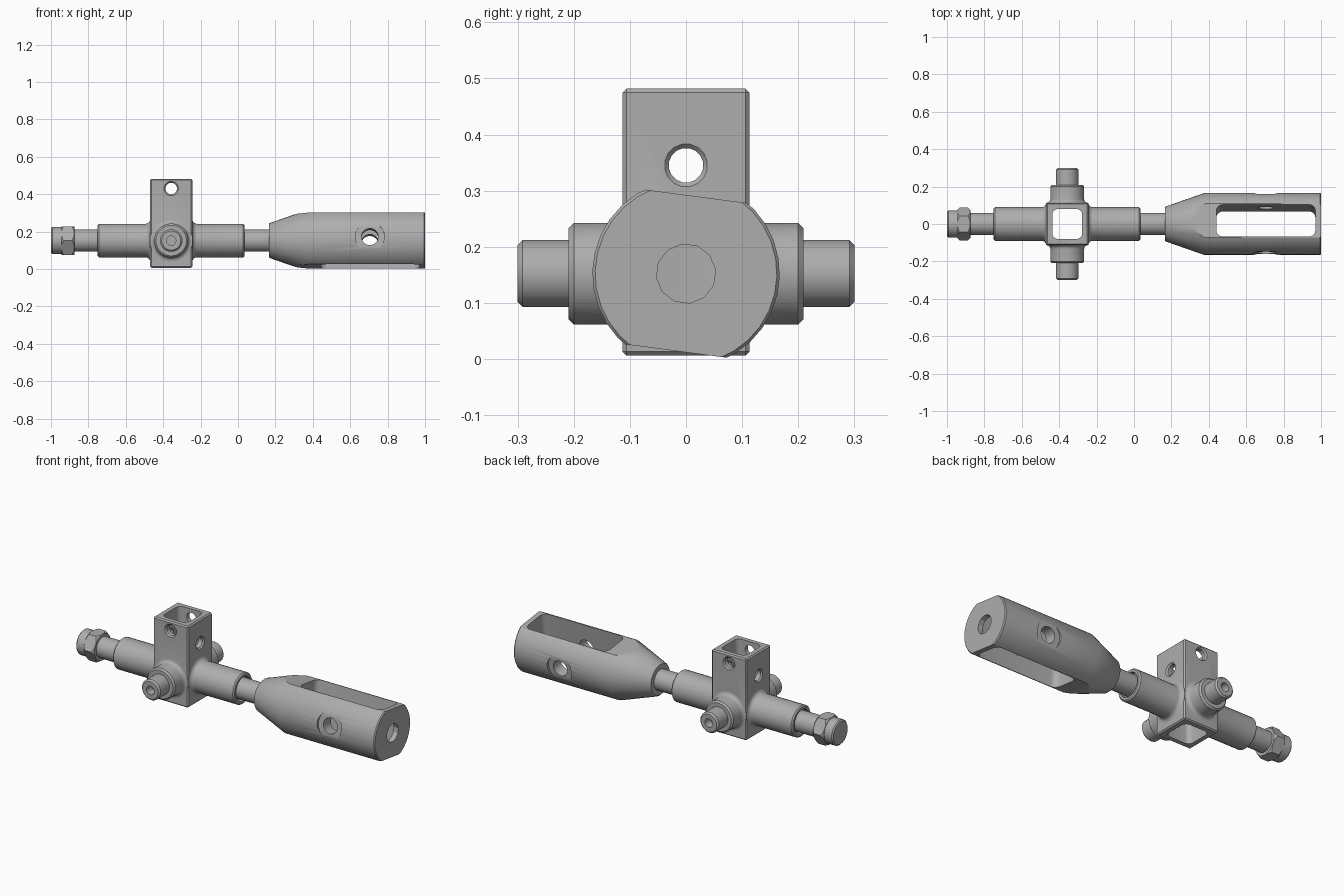
import bpy, bmesh, math
from mathutils import Matrix

if "Cube" in bpy.data.objects:
    bpy.data.objects.remove(bpy.data.objects["Cube"], do_unlink=True)

AXIS_Z = 0.152      # height of the common centre line
BOX_X = -0.357      # centre of the square housing
TURN = {"x": Matrix.Rotation(math.pi / 2, 4, "Y"),
        "y": Matrix.Rotation(-math.pi / 2, 4, "X"),
        "z": Matrix.Identity(4)}

grey = bpy.data.materials.new("steel grey")
grey.use_nodes = True
grey.diffuse_color = (0.42, 0.42, 0.42, 1)
grey.node_tree.nodes["Principled BSDF"].inputs["Base Color"].default_value = (0.42, 0.42, 0.42, 1)


def make(name, bm):
    bmesh.ops.recalc_face_normals(bm, faces=bm.faces)
    mesh = bpy.data.meshes.new(name)
    bm.to_mesh(mesh)
    bm.free()
    mesh.materials.append(grey)
    ob = bpy.data.objects.new(name, mesh)
    bpy.context.collection.objects.link(ob)
    return ob


def lathe(name, axis, profile, sides=32, centre=(0, 0, 0), phase=0.5):
    """Solid of revolution from (position, radius) pairs, capped at both ends."""
    bm = bmesh.new()
    rings = []
    for pos, r in profile:
        angles = [2 * math.pi * (i + phase) / sides for i in range(sides)]
        rings.append([bm.verts.new((r * math.cos(a), r * math.sin(a), pos)) for a in angles])
    for a, b in zip(rings, rings[1:]):
        for i in range(sides):
            j = (i + 1) % sides
            bm.faces.new((a[i], a[j], b[j], b[i]))
    bm.faces.new(rings[0])
    bm.faces.new(rings[-1])
    bm.transform(Matrix.Translation(centre) @ TURN[axis])
    return make(name, bm)


def block(name, size, centre, round_z=0, bevel_all=0):
    """Box with rounded upright edges or a small bevel all round."""
    bm = bmesh.new()
    bmesh.ops.create_cube(bm, size=1, matrix=Matrix.Diagonal((*size, 1)))
    edges = list(bm.edges)
    if round_z:
        edges = [e for e in edges if abs(e.verts[0].co.z - e.verts[1].co.z) > 1e-4]
        bmesh.ops.bevel(bm, geom=edges, offset=round_z, segments=5, profile=0.5, affect="EDGES")
    elif bevel_all:
        bmesh.ops.bevel(bm, geom=edges, offset=bevel_all, segments=1, affect="EDGES")
    bm.transform(Matrix.Translation(centre))
    return make(name, bm)


def combine(ob, others, operation):
    """Apply booleans and remove the helper solids."""
    bpy.context.view_layer.objects.active = ob
    for other in others:
        mod = ob.modifiers.new("bool", "BOOLEAN")
        mod.operation = operation
        mod.solver = "EXACT"
        mod.object = other
        bpy.ops.object.modifier_apply(modifier=mod.name)
        bpy.data.objects.remove(other, do_unlink=True)


def finish(ob, tilt=0):
    ob.location.z = AXIS_Z
    ob.rotation_euler.x = tilt
    bpy.ops.object.select_all(action="DESELECT")
    ob.select_set(True)
    bpy.context.view_layer.objects.active = ob
    bpy.ops.object.shade_smooth_by_angle(angle=math.radians(28))


def fillet(start, direction, r_tube=0.09, size=0.024):
    """Concave quarter arc from a housing face out to a tube radius."""
    pts = []
    for i in range(5):
        a = math.pi / 2 * i / 4
        pts.append((start + direction * size * (1 - math.cos(a)),
                    r_tube + size * (1 - math.sin(a))))
    return pts


def chamfered_hole(axis, r, centre):
    return lathe("hole", axis, [(-0.12, r + 0.014), (-0.105, r), (0.105, r), (0.12, r + 0.014)], 16, centre)


# Housing: square box with cross tubes and trunnions
HALF = 0.113
housing = block("housing", (2 * HALF, 2 * HALF, 0.476), (BOX_X, 0, 0.092), bevel_all=0.007)
left, right = BOX_X - HALF, BOX_X + HALF
tube = lathe("tube", "x", [(-0.725, 0.07), (-0.75, 0.07), (-0.75, 0.083), (-0.743, 0.09)]
             + fillet(left, -1)[::-1] + fillet(right, 1)
             + [(0.028, 0.09), (0.035, 0.083), (0.035, 0.07), (0.01, 0.07)])
trunnion_half = fillet(HALF, 1, 0.091, 0.02) + [(0.2, 0.091), (0.209, 0.082), (0.209, 0.06),
                                                (0.291, 0.06), (0.3, 0.051), (0.3, 0.025), (0.25, 0.025)]
trunnions = lathe("trunnions", "y", [(-p, r) for p, r in trunnion_half[::-1]] + trunnion_half,
                  centre=(BOX_X, 0, 0))
combine(housing, [tube, trunnions], "UNION")
combine(housing, [block("bore", (0.16, 0.16, 0.7), (BOX_X, 0, 0.09), round_z=0.03),
                  chamfered_hole("x", 0.031, (BOX_X, 0, 0.193)),
                  chamfered_hole("y", 0.031, (BOX_X, 0, 0.278))], "DIFFERENCE")
finish(housing)

# Rods entering the tube from both ends
for name, a, b in (("left_rod", -0.93, -0.5), ("right_rod", -0.2, 0.3)):
    finish(lathe(name, "x", [(a, 0.06), (b, 0.06)]))

# Hex nut, with corners trimmed by a chamfered disc
nut = lathe("hex_nut", "x", [(-0.945, 0.088), (-0.875, 0.088)], 6, phase=0.5)
combine(nut, [lathe("trim", "x", [(-0.946, 0.075), (-0.93, 0.09), (-0.89, 0.09), (-0.874, 0.075)])], "INTERSECT")
finish(nut)

# End cap
finish(lathe("end_cap", "x", [(-0.93, 0.073), (-0.993, 0.073), (-1.0, 0.066)]))

# Fork: tapered round bar with two flats, a long slot and drilled holes
fork = lathe("fork", "x", [(0.165, 0.088), (0.171, 0.094), (0.38, 0.167), (0.994, 0.167), (1.0, 0.162)])
combine(fork, [block("flats", (1.4, 0.6, 0.278), (0.6, 0, 0))], "INTERSECT")
side = [(0.045, 0.045), (0.155, 0.045), (0.155, 0.078), (0.2, 0.078)]
combine(fork, [block("slot", (0.53, 0.172, 0.5), (0.705, 0, 0), round_z=0.035),
               lathe("cross_hole", "y", [(-p, r) for p, r in side[::-1]] + side, 24, (0.705, 0, 0)),
               lathe("end_hole", "x", [(0.9, 0.053), (1.1, 0.053)], 12)], "DIFFERENCE")
finish(fork, math.radians(-7.5))
